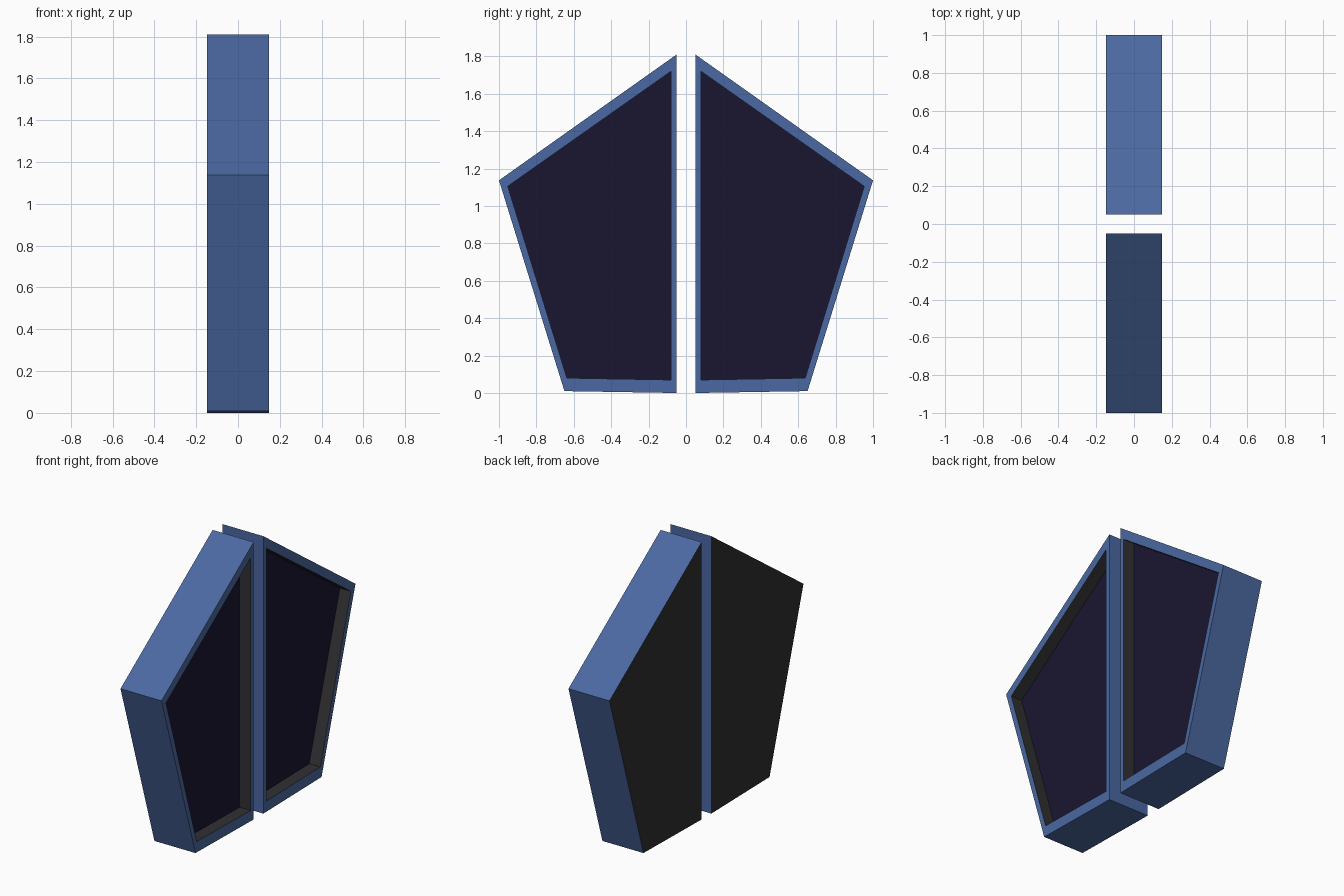
import bpy, bmesh

if "Cube" in bpy.data.objects:
    bpy.data.objects.remove(bpy.data.objects["Cube"])

HALF = 0.148      # half thickness along x
DEPTH = 0.08      # recess depth on the +x face
OUTER = [(0.05, 0.0), (0.65, 0.01), (1.0, 1.137), (0.05, 1.81)]
INNER = [(0.08, 0.07), (0.637, 0.08), (0.953, 1.105), (0.08, 1.72)]


def material(name, rgb):
    m = bpy.data.materials.new(name)
    m.diffuse_color = (*rgb, 1)
    m.use_nodes = True
    m.node_tree.nodes["Principled BSDF"].inputs["Base Color"].default_value = m.diffuse_color
    return m


MATS = [material("blue_shell", (0.07, 0.14, 0.36)),
        material("dark_grey", (0.03, 0.03, 0.033)),
        material("navy_floor", (0.01, 0.008, 0.03))]


def panel(name, side):
    bm = bmesh.new()

    def ring(profile, x):
        return [bm.verts.new((x, side * y, z)) for y, z in profile]

    def face(verts, mat):
        bm.faces.new(verts).material_index = mat

    def bridge(a, b, mat):
        for i in range(4):
            j = (i + 1) % 4
            face((a[i], a[j], b[j], b[i]), mat)

    back = ring(OUTER, -HALF)
    front = ring(OUTER, HALF)
    lip = ring(INNER, HALF)
    floor = ring(INNER, HALF - DEPTH)
    face(back, 1)              # flat back
    bridge(back, front, 0)     # outer sides
    bridge(front, lip, 0)      # front rim
    bridge(lip, floor, 1)      # recess walls
    face(floor, 2)             # recess floor
    bmesh.ops.recalc_face_normals(bm, faces=bm.faces)

    mesh = bpy.data.meshes.new(name)
    bm.to_mesh(mesh)
    bm.free()
    for m in MATS:
        mesh.materials.append(m)
    bpy.context.collection.objects.link(bpy.data.objects.new(name, mesh))


# Two mirrored recessed panels with a gap between them
panel("left_panel", -1)
panel("right_panel", 1)
